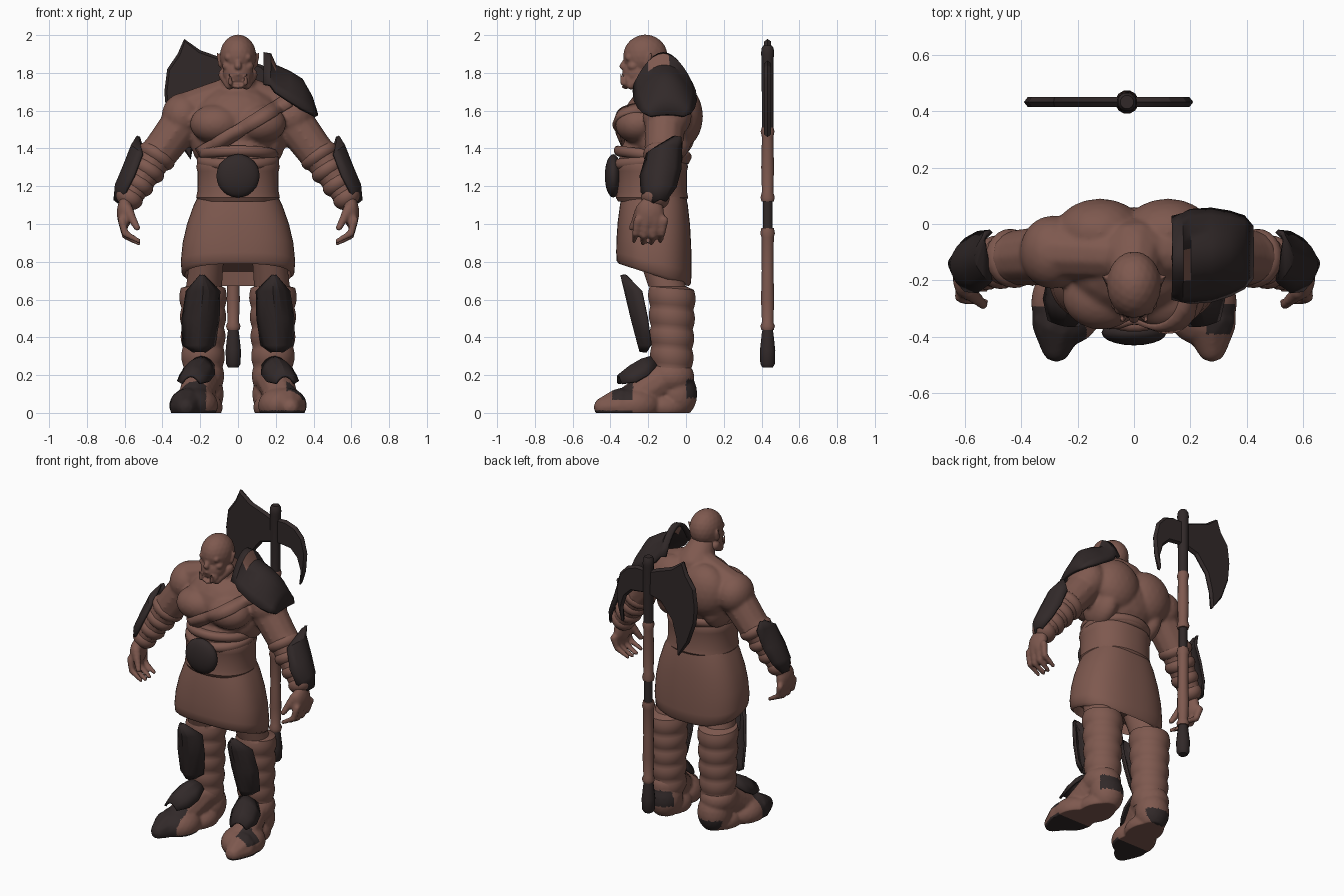
import bpy, bmesh, math
from mathutils import Vector, Matrix
from mathutils.bvhtree import BVHTree

cube = bpy.data.objects.get("Cube")
if cube:
    bpy.data.objects.remove(cube)

def material(name, rgb):
    m = bpy.data.materials.new(name)
    m.use_nodes = True
    m.diffuse_color = (*rgb, 1)
    m.node_tree.nodes["Principled BSDF"].inputs["Base Color"].default_value = (*rgb, 1)
    return m

BROWN = material("warm brown", (0.21, 0.1, 0.078))
DARK = material("charcoal", (0.031, 0.022, 0.022))

def shade(ob, angle):
    bpy.ops.object.select_all(action='DESELECT')
    ob.select_set(True)
    bpy.context.view_layer.objects.active = ob
    bpy.ops.object.shade_smooth_by_angle(angle=math.radians(angle))

def finish(name, bm, mat, angle=40):
    bmesh.ops.recalc_face_normals(bm, faces=bm.faces)
    me = bpy.data.meshes.new(name)
    bm.to_mesh(me)
    bm.free()
    me.materials.append(mat)
    ob = bpy.data.objects.new(name, me)
    bpy.context.collection.objects.link(ob)
    shade(ob, angle)
    return ob

def ball(bm, c, r, sub=3):
    mat = Matrix.Translation(c) @ Matrix.Diagonal((*r, 1))
    bmesh.ops.create_icosphere(bm, subdivisions=sub, radius=1, matrix=mat)

def limb(bm, p, q, r1, r2, n=9):
    for i in range(n):
        t = i / (n - 1)
        ball(bm, Vector(p).lerp(Vector(q), t), [r1 + (r2 - r1) * t] * 3, 2)

def sculpt(name, bm, voxel, smooth=4):
    # Fuse overlapping volumes into one organic skin
    ob = finish(name, bm, BROWN)
    mod = ob.modifiers.new("fuse", 'REMESH')
    mod.mode, mod.voxel_size = 'VOXEL', voxel
    ob.modifiers.new("soften", 'SMOOTH').iterations = smooth
    me = bpy.data.meshes.new_from_object(ob.evaluated_get(bpy.context.evaluated_depsgraph_get()))
    ob.modifiers.clear()
    ob.data = me
    me.materials.clear()
    me.materials.append(BROWN)
    shade(ob, 60)
    return ob

def bridge(bm, rows, closed):
    for a, b in zip(rows, rows[1:]):
        for k in range(len(a) - (not closed)):
            j = (k + 1) % len(a)
            bm.faces.new((a[k], a[j], b[j], b[k]))

def loft(name, rings, mat, segs=32, angle=40, power=1):
    # Rings are (x, y, z, rx, ry, tilt); a power below one squares them off
    bm = bmesh.new()
    turns = [math.tau * (k + 0.5) / segs for k in range(segs)]
    circle = [[math.copysign(abs(c) ** power, c) for c in (math.cos(a), math.sin(a))] for a in turns]
    rows = [[bm.verts.new((x + rx * c, y + ry * s, z + tilt * ry * s)) for c, s in circle]
            for x, y, z, rx, ry, tilt in rings]
    bridge(bm, rows, True)
    bm.faces.new(rows[0])
    bm.faces.new(rows[-1])
    return finish(name, bm, mat, angle)

def plate(name, rows, width, bulge, s, cols=6, thick=0.015, angle=25):
    # Curved armour; rows are (center, half width, bulge scale)
    bm = bmesh.new()
    grid = []
    for c, w, b in rows:
        line = []
        for k in range(cols + 1):
            u = 2 * k / cols - 1
            p = Vector(c) + Vector(width) * (u * w) + Vector(bulge) * (b * (1 - u * u))
            line.append(bm.verts.new((p.x * s, p.y, p.z)))
        grid.append(line)
    bridge(bm, grid, False)
    ob = finish(name, bm, DARK, angle)
    mod = ob.modifiers.new("thickness", 'SOLIDIFY')
    mod.thickness, mod.offset = thick, 0
    return ob

# Torso, arms and hands
bm = bmesh.new()
ball(bm, (0, -0.14, 1.52), (0.25, 0.2, 0.22))
ball(bm, (0, -0.18, 1.3), (0.195, 0.18, 0.24))
limb(bm, (0, -0.1, 1.68), (0, -0.17, 1.78), 0.12, 0.085)
for s in (1, -1):
    ball(bm, (s * 0.115, -0.255, 1.53), (0.14, 0.12, 0.105))
    ball(bm, (s * 0.12, -0.03, 1.57), (0.16, 0.12, 0.17))
    ball(bm, (s * 0.17, -0.11, 1.45), (0.08, 0.14, 0.14))
    limb(bm, (s * 0.05, -0.11, 1.69), (s * 0.25, -0.1, 1.61), 0.09, 0.1)
    ball(bm, (s * 0.29, -0.1, 1.57), (0.115, 0.13, 0.125))
    limb(bm, (s * 0.3, -0.11, 1.53), (s * 0.42, -0.12, 1.37), 0.11, 0.1)
    limb(bm, (s * 0.42, -0.12, 1.38), (s * 0.57, -0.16, 1.15), 0.098, 0.07)
    ball(bm, (s * 0.6, -0.19, 1.06), (0.042, 0.075, 0.085))
    for k in range(4):
        y, drop = -0.115 - 0.047 * k, 0.012 * (k in (1, 2))
        middle = (s * 0.598, y - 0.012, 0.95 - drop)
        limb(bm, (s * 0.615, y, 1.02), middle, 0.024, 0.02, 6)
        limb(bm, middle, (s * 0.525, y - 0.02, 0.91 - drop), 0.02, 0.015, 6)
    limb(bm, (s * 0.585, -0.24, 1.08), (s * 0.535, -0.285, 0.98), 0.03, 0.02, 6)
body = sculpt("body", bm, 0.01, 7)

# Head with brow, nose, open mouth, tusks and pointed ears
bm = bmesh.new()
ball(bm, (0, -0.215, 1.888), (0.097, 0.118, 0.115))
ball(bm, (0, -0.255, 1.8), (0.08, 0.08, 0.085))
limb(bm, (-0.05, -0.3, 1.882), (0.05, -0.3, 1.882), 0.022, 0.022)
limb(bm, (0, -0.315, 1.875), (0, -0.333, 1.835), 0.012, 0.02, 6)
for k in range(16):
    c, d = math.cos(math.tau * k / 16), math.sin(math.tau * k / 16)
    ball(bm, (0.05 * c, -0.32 + 0.02 * abs(c), 1.76 + 0.033 * d), (0.015, 0.022, 0.013), 2)
for s in (1, -1):
    ball(bm, (s * 0.052, -0.28, 1.835), (0.032, 0.03, 0.025))
    limb(bm, (s * 0.07, -0.2, 1.79), (s * 0.045, -0.29, 1.735), 0.035, 0.025)
    limb(bm, (s * 0.088, -0.2, 1.845), (s * 0.11, -0.185, 1.905), 0.018, 0.006)
    limb(bm, (s * 0.04, -0.335, 1.745), (s * 0.045, -0.345, 1.795), 0.013, 0.005)
sculpt("head", bm, 0.0065, 3)

# Chest strap laid on the torso surface
tree = BVHTree.FromObject(body, bpy.context.evaluated_depsgraph_get())
bm = bmesh.new()
rows = []
for k in range(25):
    t = k / 24
    starts = [Vector((0.27 - 0.47 * t - 0.018 * e, -1, 1.655 - 0.285 * t + 0.03 * e)) for e in (-1, 1)]
    hits = [tree.ray_cast(p, Vector((0, 1, 0)))[0] for p in starts]
    if all(hits):
        rows.append([bm.verts.new(h - Vector((0, 0.005, 0))) for h in hits])
bridge(bm, rows, False)
mod = finish("chest_strap", bm, BROWN).modifiers.new("thickness", 'SOLIDIFY')
mod.thickness, mod.offset = 0.025, 0

# Sash, belt, buckle and skirt
for z, tilt, r in ((1.365, -0.12, 0.213), (1.335, 0.1, 0.22)):
    arc = [-1.5 + 0.6 * k for k in range(6)]
    loft("waist_sash", [(0, -0.18, z + 0.028 * math.sin(a), r - 0.022 * (1 - math.cos(a)),
                         r - 0.01 - 0.022 * (1 - math.cos(a)), tilt) for a in arc], BROWN, 40)
belt = ((1.12, 0.21), (1.14, 0.222), (1.17, 0.216), (1.28, 0.216), (1.305, 0.222), (1.33, 0.212))
loft("belt", [(0, -0.18, z, r, r - 0.03, 0) for z, r in belt], BROWN, 40, 40, 0.9)
bm = bmesh.new()
ball(bm, (0, -0.385, 1.255), (0.115, 0.045, 0.115))
finish("belt_buckle", bm, DARK)
skirt = ((1.17, 0.2, 0.165, 0), (1.1, 0.235, 0.18, 0), (1.0, 0.27, 0.192, -0.05), (0.9, 0.293, 0.198, -0.12),
         (0.8, 0.303, 0.2, -0.25), (0.745, 0.298, 0.197, -0.3), (0.73, 0.28, 0.185, -0.32), (0.8, 0.27, 0.175, -0.3))
loft("skirt", [(0, -0.17, *ring) for ring in skirt], BROWN, 48, 60, 0.8)

for s, side in ((1, "left"), (-1, "right")):
    # Wrapped legs and feet
    rings = []
    for k in range(31):
        t = k / 30
        r = 0.1 + 0.018 * t + 0.01 * abs(math.sin(t * math.pi * 5))
        rings.append((s * 0.185, -0.075, 0.14 + 0.52 * t, r, r, -0.08))
    rings += [(s * 0.18, -0.1, 0.67, 0.095, 0.1, 0), (s * 0.165, -0.15, 0.82, 0.09, 0.1, 0)]
    loft(side + "_leg", rings, BROWN)
    bm = bmesh.new()
    ball(bm, (s * 0.18, -0.045, 0.1), (0.105, 0.105, 0.13))
    ball(bm, (s * 0.19, -0.08, 0.19), (0.115, 0.125, 0.1))
    limb(bm, (s * 0.19, -0.1, 0.19), (s * 0.24, -0.3, 0.06), 0.105, 0.085)
    ball(bm, (s * 0.235, -0.28, 0.04), (0.13, 0.15, 0.1))
    limb(bm, (s * 0.265, -0.34, 0.035), (s * 0.275, -0.435, 0.03), 0.1, 0.055)
    ball(bm, (s * 0.19, -0.13, 0.03), (0.11, 0.14, 0.08))
    foot = sculpt(side + "_foot", bm, 0.009)
    foot.data.materials.append(DARK)
    for v in foot.data.vertices:
        v.co.z = max(v.co.z, 0)
    for f in foot.data.polygons:
        x, y, z = f.center.x * s, f.center.y, f.center.z
        heel = y > 0 and (z < 0.08 if s < 0 else 0.08 < z < 0.18)
        sole = z < 0.012 and y < -0.28
        toe = y < -0.29 and x > 0.17 if s < 0 else (-0.39 < y < -0.28 and z > 0.07 and x > 0.255)
        f.material_index = int(heel or sole or toe)
    # Leg armour
    plate(side + "_shin_guard",
          [((0.19, -0.315, 0.73), 0.006, 0.3), ((0.185, -0.235, 0.645), 0.085, 1), ((0.198, -0.205, 0.5), 0.095, 0.95),
           ((0.208, -0.185, 0.36), 0.083, 0.75), ((0.205, -0.205, 0.325), 0.03, 0.4)], (1, 0, 0), (0, -0.085, 0), s)
    plate(side + "_instep_guard",
          [((0.19, -0.165, 0.25), 0.06, 0.6), ((0.215, -0.22, 0.2), 0.088, 1),
           ((0.235, -0.28, 0.165), 0.082, 1), ((0.25, -0.35, 0.155), 0.05, 0.5)], (1, 0.2, 0), (0, -0.015, 0.08), s)
    # Forearm wraps and guard
    bm = bmesh.new()
    a, b = Vector((s * 0.43, -0.122, 1.36)), Vector((s * 0.575, -0.162, 1.14))
    turn = (b - a).to_track_quat('Z', 'Y').to_matrix().to_4x4()
    for t in (0, 0.33, 0.67, 1):
        r = 0.106 - 0.03 * t
        m = Matrix.Translation(a.lerp(b, t)) @ turn @ Matrix.Diagonal((r, r, 0.06, 1))
        bmesh.ops.create_uvsphere(bm, u_segments=24, v_segments=12, radius=1, matrix=m)
    finish(side + "_forearm_wraps", bm, BROWN)
    plate(side + "_forearm_guard",
          [((0.525, -0.05, 1.46), 0.02, 0.1), ((0.505, -0.115, 1.385), 0.09, 1), ((0.55, -0.135, 1.27), 0.105, 1),
           ((0.595, -0.145, 1.18), 0.09, 0.9), ((0.63, -0.14, 1.115), 0.03, 0.4)], (0, 1, 0.15), (0.055, 0, 0.03), s)

# Single shoulder guard with upright collar and a worn patch
guard = plate("shoulder_guard",
              [((0.135, -0.12, 1.74), 0.14, 1), ((0.17, -0.12, 1.735), 0.15, 1), ((0.195, -0.115, 1.7), 0.16, 0.85),
               ((0.27, -0.11, 1.65), 0.16, 0.95), ((0.335, -0.105, 1.61), 0.145, 0.95),
               ((0.385, -0.1, 1.585), 0.125, 0.55), ((0.415, -0.1, 1.57), 0.09, 0.05)],
              (0, 1, 0), (0, 0, 0.16), 1, 12, 0.02, 35)
guard.data.materials.append(BROWN)
for f in guard.data.polygons:
    f.material_index = int(0.17 < f.center.x < 0.195 and -0.19 < f.center.y < -0.09)

# Long axe standing behind the figure
AX, AY = -0.025, 0.432
shaft = (("pommel", DARK, [(0.24, 0.028), (0.26, 0.04), (0.33, 0.042), (0.42, 0.032), (0.45, 0.026)]),
         ("lower_grip", BROWN, [(0.44, 0.034), (0.46, 0.04), (0.48, 0.031), (0.6, 0.036), (0.75, 0.032),
                                (0.93, 0.034), (0.95, 0.04), (0.98, 0.034)]),
         ("mid_shaft", DARK, [(0.97, 0.026), (1.13, 0.026)]),
         ("upper_grip", BROWN, [(1.12, 0.034), (1.14, 0.039), (1.17, 0.031), (1.3, 0.035), (1.46, 0.031),
                                (1.49, 0.038), (1.51, 0.032)]),
         ("socket", DARK, [(1.5, 0.031), (1.88, 0.033), (1.9, 0.036), (1.93, 0.033), (1.945, 0.024)]))
for name, mat, pts in shaft:
    loft("axe_" + name, [(AX, AY, z, r, r, 0) for z, r in pts], mat, 12)
great = [(-0.02, 1.85), (-0.1, 1.885), (-0.2, 1.92), (-0.285, 1.98), (-0.32, 1.9), (-0.375, 1.82), (-0.39, 1.7),
         (-0.38, 1.59), (-0.33, 1.45), (-0.25, 1.34), (-0.23, 1.46), (-0.2, 1.57), (-0.12, 1.67), (-0.02, 1.7)]
hook = [(-0.02, 1.86), (0.06, 1.865), (0.13, 1.84), (0.185, 1.78), (0.21, 1.68), (0.2, 1.56), (0.16, 1.46),
        (0.16, 1.56), (0.135, 1.64), (0.09, 1.685), (-0.02, 1.7)]
for name, outline in (("axe_great_blade", great), ("axe_hook_blade", hook)):
    bm = bmesh.new()
    for y in (-0.018, 0.018):
        face = bm.faces.new([bm.verts.new((x, AY, z)) for x, z in outline])
        face.normal_update()
        bmesh.ops.inset_individual(bm, faces=[face], thickness=0.014)
        for v in face.verts:
            v.co.y = AY + y
    bmesh.ops.remove_doubles(bm, verts=bm.verts, dist=0.0001)
    finish(name, bm, DARK, 20)
